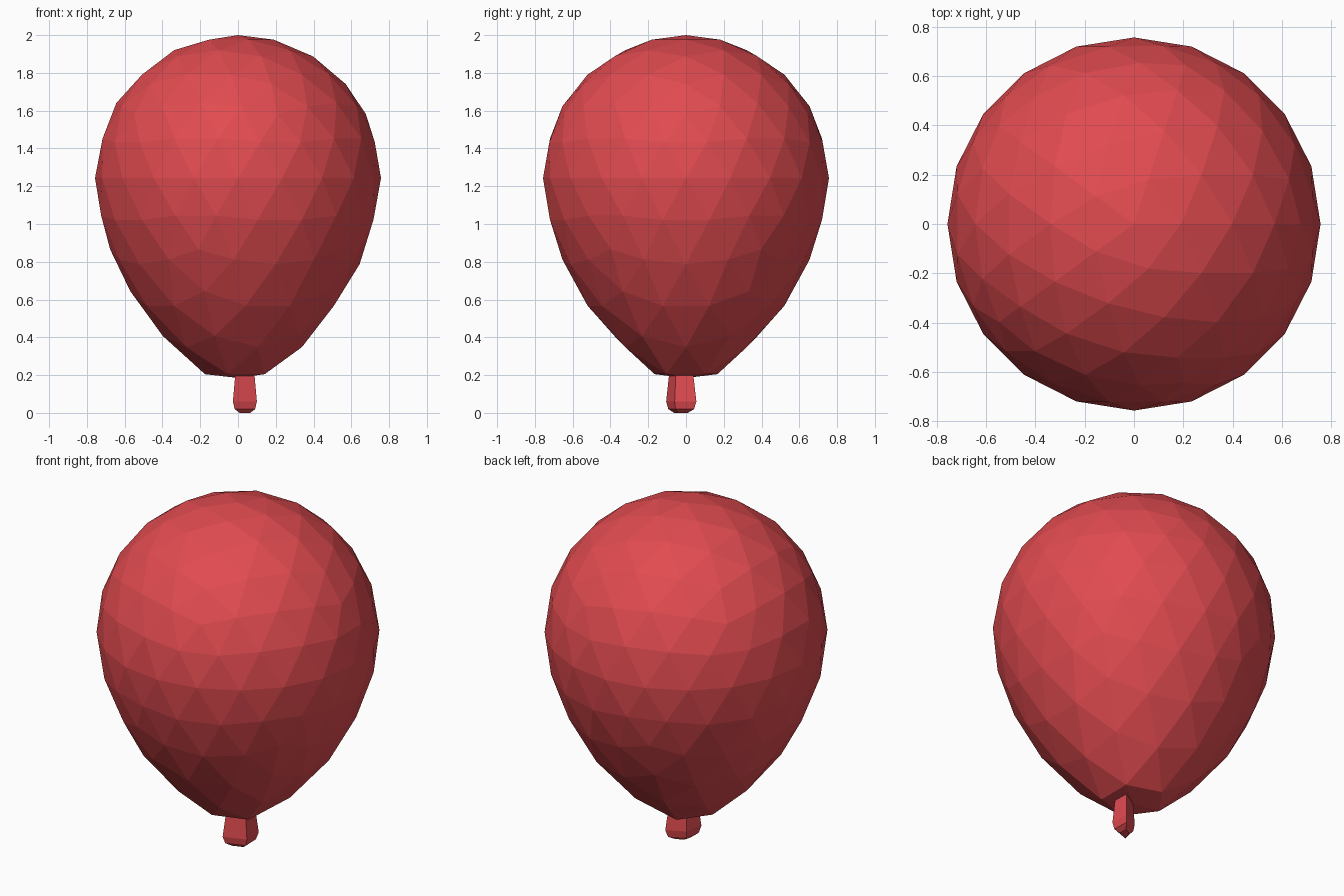
import bpy, bmesh
from mathutils import Vector

if "Cube" in bpy.data.objects:
    bpy.data.objects.remove(bpy.data.objects["Cube"])

red = bpy.data.materials.new("red")
red.diffuse_color = (0.75, 0.07, 0.08, 1)
red.use_nodes = True
red.node_tree.nodes["Principled BSDF"].inputs["Base Color"].default_value = red.diffuse_color
R, CZ = 0.757, 1.243


def finish(name, bm):
    bmesh.ops.recalc_face_normals(bm, faces=bm.faces)
    mesh = bpy.data.meshes.new(name)
    bm.to_mesh(mesh)
    bm.free()
    mesh.materials.append(red)
    obj = bpy.data.objects.new(name, mesh)
    bpy.context.collection.objects.link(obj)


# Balloon body: icosphere with its lower half drawn down to a blunt tip
bm = bmesh.new()
bmesh.ops.create_icosphere(bm, subdivisions=3, radius=R)
for v in bm.verts:
    t = -v.co.z / R
    if t > 0.99:                      # tip
        v.co.z = 0.185 - CZ
    elif t > 0.95:                    # last ring, pinched around the neck
        v.co = Vector((v.co.x * 0.92, v.co.y * 0.92, 0.205 - CZ))
    elif t > 0:
        v.co.z *= 1 + 0.38 * t ** 1.5
    v.co.z += CZ
finish("balloon_body", bm)

# Neck: four-sided flared stem, slightly skewed, bevelled in at the bottom
outline = [(0.097, 0.055), (-0.005, 0.0), (-0.027, -0.105), (0.1, -0.06)]
center = Vector((0.036, -0.028))
bm = bmesh.new()
rings = []
for z, s in [(0.26, 0.72), (0.06, 1.0), (0.02, 0.85), (0.0, 0.45)]:
    ring = []
    for p in outline:
        q = center + (Vector(p) - center) * s
        ring.append(bm.verts.new((q.x, q.y, z)))
    rings.append(ring)
for a, b in zip(rings, rings[1:]):
    for i in range(4):
        j = (i + 1) % 4
        bm.faces.new((a[i], a[j], b[j], b[i]))
bm.faces.new(rings[0])
bm.faces.new(rings[-1])
finish("balloon_neck", bm)
